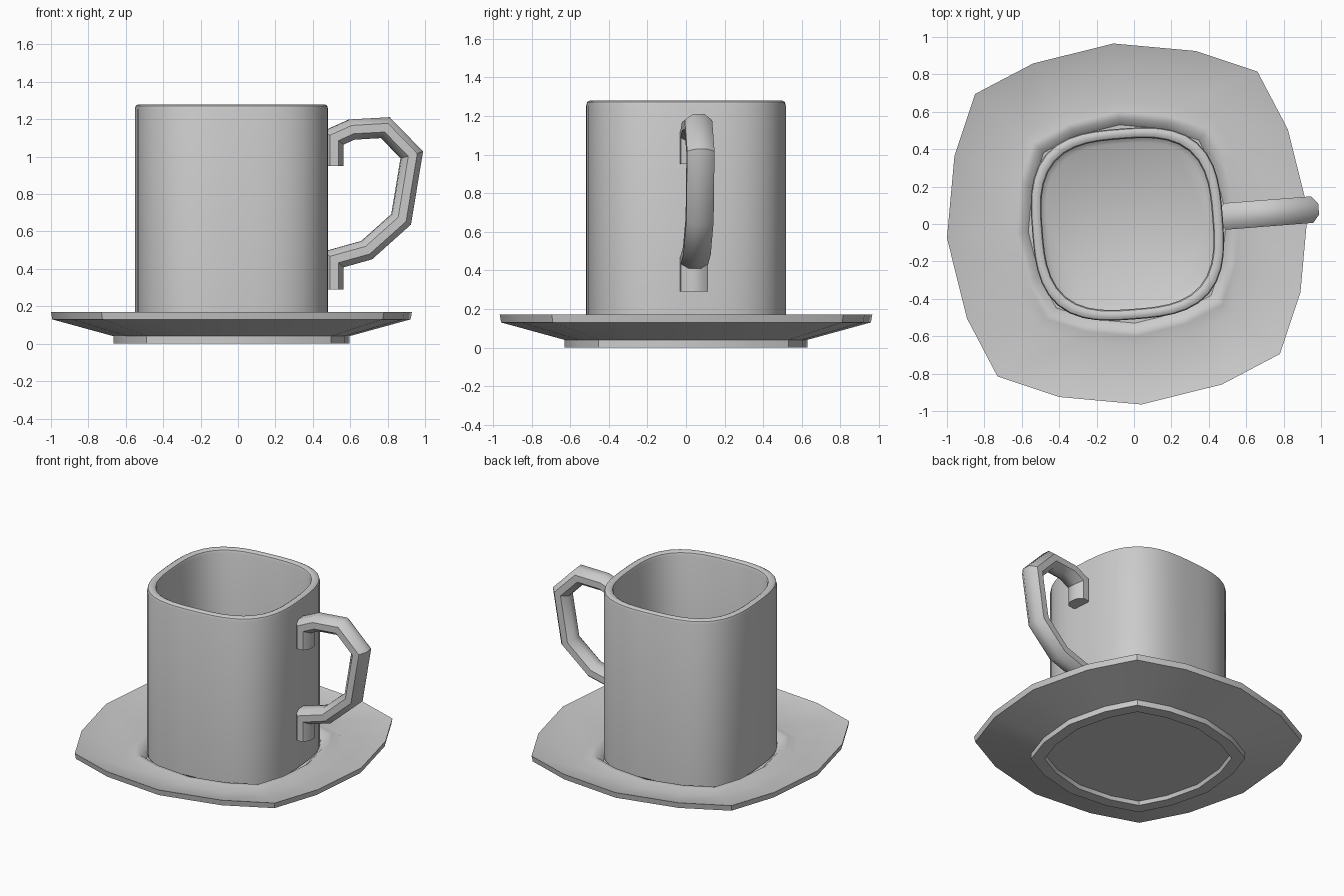
import bpy, bmesh, math
from mathutils import Vector, Matrix

if "Cube" in bpy.data.objects:
    bpy.data.objects.remove(bpy.data.objects["Cube"])

CX = -0.035                      # shared axis of cup and saucer
TWIST = math.radians(4.45)       # whole set is turned slightly


def loft(name, rings):
    """Skin a list of equal-length point rings and cap both ends."""
    bm = bmesh.new()
    rows = [[bm.verts.new(p) for p in ring] for ring in rings]
    n = len(rows[0])
    for a, b in zip(rows, rows[1:]):
        for i in range(n):
            j = (i + 1) % n
            bm.faces.new((a[i], a[j], b[j], b[i]))
    bm.faces.new(rows[0][::-1])
    bm.faces.new(rows[-1])
    bmesh.ops.recalc_face_normals(bm, faces=bm.faces)
    me = bpy.data.meshes.new(name)
    bm.to_mesh(me)
    bm.free()
    ob = bpy.data.objects.new(name, me)
    bpy.context.collection.objects.link(ob)
    bpy.ops.object.select_all(action='DESELECT')
    ob.select_set(True)
    bpy.context.view_layer.objects.active = ob
    bpy.ops.object.shade_smooth_by_angle(angle=math.radians(40))
    return ob


def profile_rings(outline, profile):
    """Scale a unit outline to each (half width, height) of a profile."""
    return [[(CX + x * r, y * r, z) for x, y in outline] for r, z in profile]


# Saucer: low-poly rounded square with a foot and a raised ring
quarter = [(0.965, 0.075), (0.858, 0.505), (0.695, 0.815), (0.365, 0.925)]
outline = []
for k in range(4):
    rot = Matrix.Rotation(k * math.pi / 2, 2)
    outline += [tuple(rot @ Vector(p) / 0.965) for p in quarter]
loft("saucer", profile_rings(outline, [
    (0.54, 0.025), (0.55, 0.0), (0.63, 0.0), (0.63, 0.04), (0.958, 0.13),
    (0.965, 0.17), (0.66, 0.085), (0.60, 0.11), (0.565, 0.105), (0.53, 0.07)]))

# Cup: smooth superellipse body with a rounded lip
squircle = []
for i in range(48):
    a = 2 * math.pi * i / 48
    c, s = math.cos(a), math.sin(a)
    r = (abs(c) ** 3 + abs(s) ** 3) ** (-1 / 3)
    squircle.append((r * math.cos(a + TWIST), r * math.sin(a + TWIST)))
loft("cup", profile_rings(squircle, [
    (0.495, 0.065), (0.511, 0.08), (0.511, 1.255), (0.506, 1.272), (0.493, 1.28),
    (0.475, 1.28), (0.461, 1.272), (0.455, 1.255), (0.455, 0.13), (0.43, 0.11)]))

# Handle: mitred sweep of an oval section, ends turned down against the wall
path = [Vector(p) for p in [
    (0.51, 0.95), (0.51, 1.10), (0.61, 1.145), (0.79, 1.155), (0.932, 1.01),
    (0.875, 0.665), (0.69, 0.50), (0.51, 0.45), (0.51, 0.29)]]
rings = []
for i, p in enumerate(path):
    d0 = (p - path[max(i - 1, 0)]).normalized() if i else (path[1] - p).normalized()
    d1 = (path[i + 1] - p).normalized() if i < len(path) - 1 else d0
    t = (d0 + d1).normalized()
    normal = Vector((-t.y, t.x)) / t.dot(d0)
    ring = []
    for k in range(8):
        a = 2 * math.pi * (k + 0.5) / 8
        q = p + normal * (0.059 * math.cos(a))
        d, y = q.x - CX, 0.077 * math.sin(a)
        ring.append((CX + d * math.cos(TWIST) - y * math.sin(TWIST),
                     d * math.sin(TWIST) + y * math.cos(TWIST), q.y))
    rings.append(ring)
loft("handle", rings)
